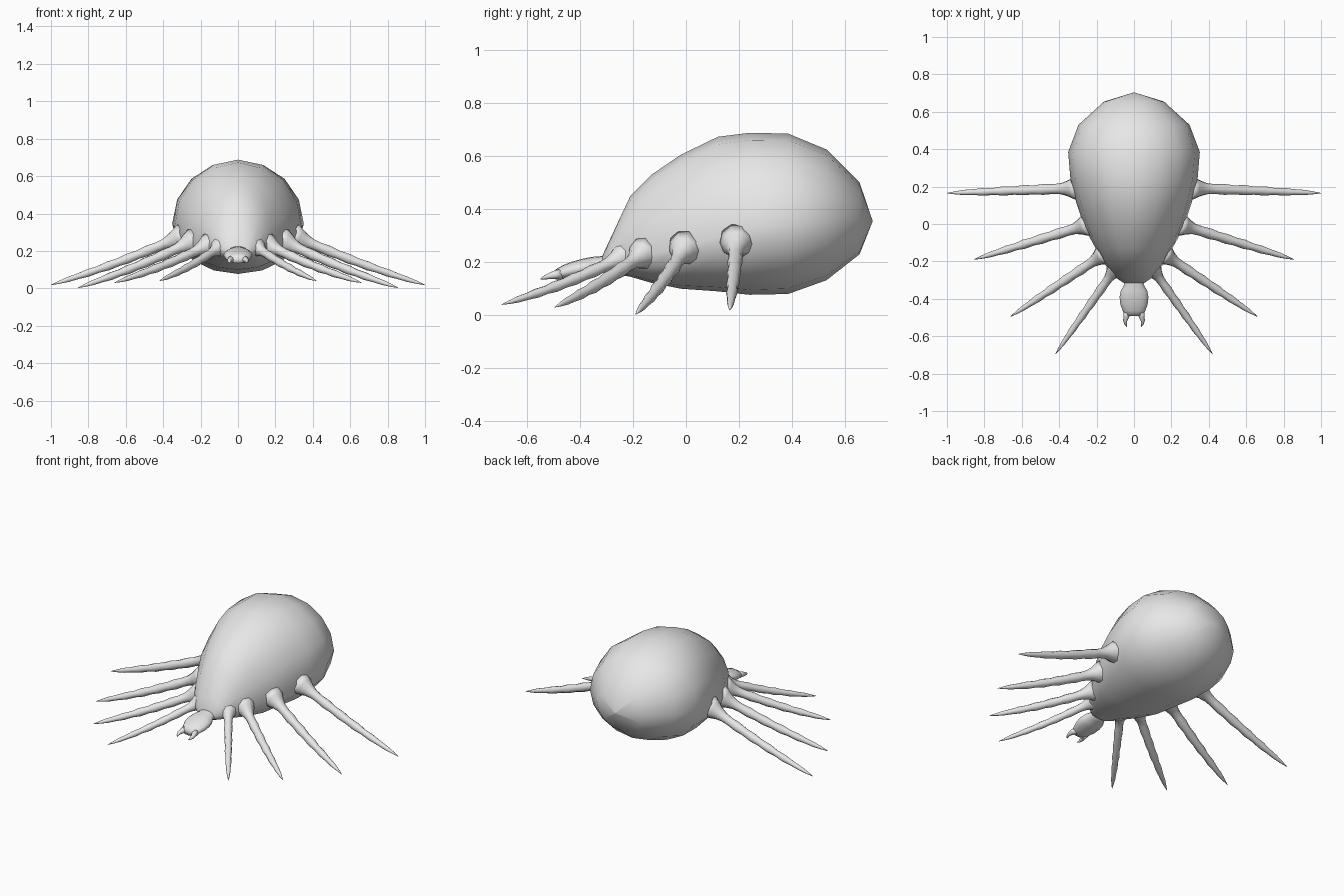
import bpy, bmesh, math
from mathutils import Vector

if "Cube" in bpy.data.objects:
    bpy.data.objects.remove(bpy.data.objects["Cube"])

grey = bpy.data.materials.new("plain grey")
grey.diffuse_color = (0.8, 0.8, 0.8, 1)
grey.use_nodes = True
grey.node_tree.nodes["Principled BSDF"].inputs["Base Color"].default_value = grey.diffuse_color


def loft(name, rings, mirror=False):
    """Skin a list of equal-sized point rings, close both ends, shade smooth."""
    bm = bmesh.new()
    loops = [[bm.verts.new(p) for p in ring] for ring in rings]
    n = len(loops[0])
    for a, b in zip(loops, loops[1:]):
        for i in range(n):
            j = (i + 1) % n
            bm.faces.new((a[i], a[j], b[j], b[i]))
    for ring in (loops[0], loops[-1]):
        mid = bm.verts.new(sum((v.co for v in ring), Vector()) / n)
        for i in range(n):
            bm.faces.new((ring[i], ring[(i + 1) % n], mid))
    bmesh.ops.remove_doubles(bm, verts=bm.verts, dist=0.0005)
    bmesh.ops.recalc_face_normals(bm, faces=bm.faces)
    for f in bm.faces:
        f.smooth = True
    me = bpy.data.meshes.new(name)
    bm.to_mesh(me)
    bm.free()
    me.materials.append(grey)
    ob = bpy.data.objects.new(name, me)
    bpy.context.collection.objects.link(ob)
    if mirror:
        ob.modifiers.new("mirror", 'MIRROR').use_clip = False
    return ob


def slice_ring(y, top, mid, bottom, half, n=16):
    """Upright cross-section with separate heights above and below its widest line."""
    pts = []
    for i in range(n):
        a = 2 * math.pi * i / n
        s = math.sin(a)
        pts.append(Vector((half * math.cos(a), y, mid + s * (top - mid if s > 0 else mid - bottom))))
    return pts


def tube(path, radii, n=10):
    """Round rings of given radii around the points of a path."""
    rings = []
    for k, p in enumerate(path):
        d = (path[min(k + 1, len(path) - 1)] - path[max(k - 1, 0)]).normalized()
        u = d.cross(Vector((0, 0, 1))).normalized()
        w = u.cross(d)
        rings.append([p + radii[k] * (u * math.cos(2 * math.pi * i / n) + w * math.sin(2 * math.pi * i / n))
                      for i in range(n)])
    return rings


# Swollen body: y, top, widest height, bottom, half width
body = [(-0.315, 0.225, 0.2, 0.168, 0.055), (-0.285, 0.29, 0.21, 0.158, 0.1),
        (-0.21, 0.45, 0.22, 0.145, 0.16), (-0.13, 0.53, 0.23, 0.122, 0.205),
        (-0.02, 0.605, 0.255, 0.1, 0.265), (0.12, 0.673, 0.295, 0.09, 0.31),
        (0.24, 0.688, 0.325, 0.077, 0.34), (0.385, 0.685, 0.345, 0.08, 0.352),
        (0.53, 0.625, 0.355, 0.132, 0.297), (0.655, 0.5, 0.36, 0.23, 0.16),
        (0.704, 0.356, 0.355, 0.354, 0.0)]
loft("body", [slice_ring(*r) for r in body])

# Small flattened head on a short neck
head = [(-0.27, 0.235, 0.2, 0.165, 0.065), (-0.325, 0.222, 0.192, 0.16, 0.052),
        (-0.355, 0.22, 0.185, 0.148, 0.07), (-0.39, 0.213, 0.178, 0.142, 0.077),
        (-0.43, 0.202, 0.17, 0.136, 0.073), (-0.465, 0.188, 0.16, 0.134, 0.06),
        (-0.493, 0.172, 0.152, 0.134, 0.045)]
loft("head", [slice_ring(*r) for r in head])

# Pair of little curved pincers
pincer = [Vector(p) for p in ((0.036, -0.47, 0.155), (0.041, -0.495, 0.152),
                              (0.047, -0.518, 0.147), (0.044, -0.536, 0.141), (0.038, -0.549, 0.136))]
loft("pincers", tube(pincer, (0.02, 0.016, 0.011, 0.007, 0.001), 8), mirror=True)

# Jointed, tapering legs: fraction along the leg and radius
profile = [(0, 0.07), (0.05, 0.055), (0.09, 0.04), (0.14, 0.029), (0.2, 0.026), (0.27, 0.029),
           (0.34, 0.024), (0.42, 0.027), (0.49, 0.022), (0.57, 0.025), (0.64, 0.019),
           (0.72, 0.021), (0.79, 0.016), (0.87, 0.014), (0.94, 0.008), (1, 0.001)]
legs = [("front_legs", (0.09, -0.225, 0.225), (0.42, -0.695, 0.04), 0.85),
        ("second_legs", (0.15, -0.155, 0.235), (0.66, -0.495, 0.03), 0.95),
        ("third_legs", (0.235, 0.0, 0.255), (0.855, -0.19, 0.003), 1.0),
        ("rear_legs", (0.295, 0.192, 0.28), (1.0, 0.165, 0.018), 1.0)]
for name, root, tip, size in legs:
    root, tip = Vector(root), Vector(tip)
    path = [root.lerp(tip, t) - Vector((0, 0, 0.012 * math.sin(math.pi * t))) for t, r in profile]
    loft(name, tube(path, [r * size for t, r in profile]), mirror=True)
